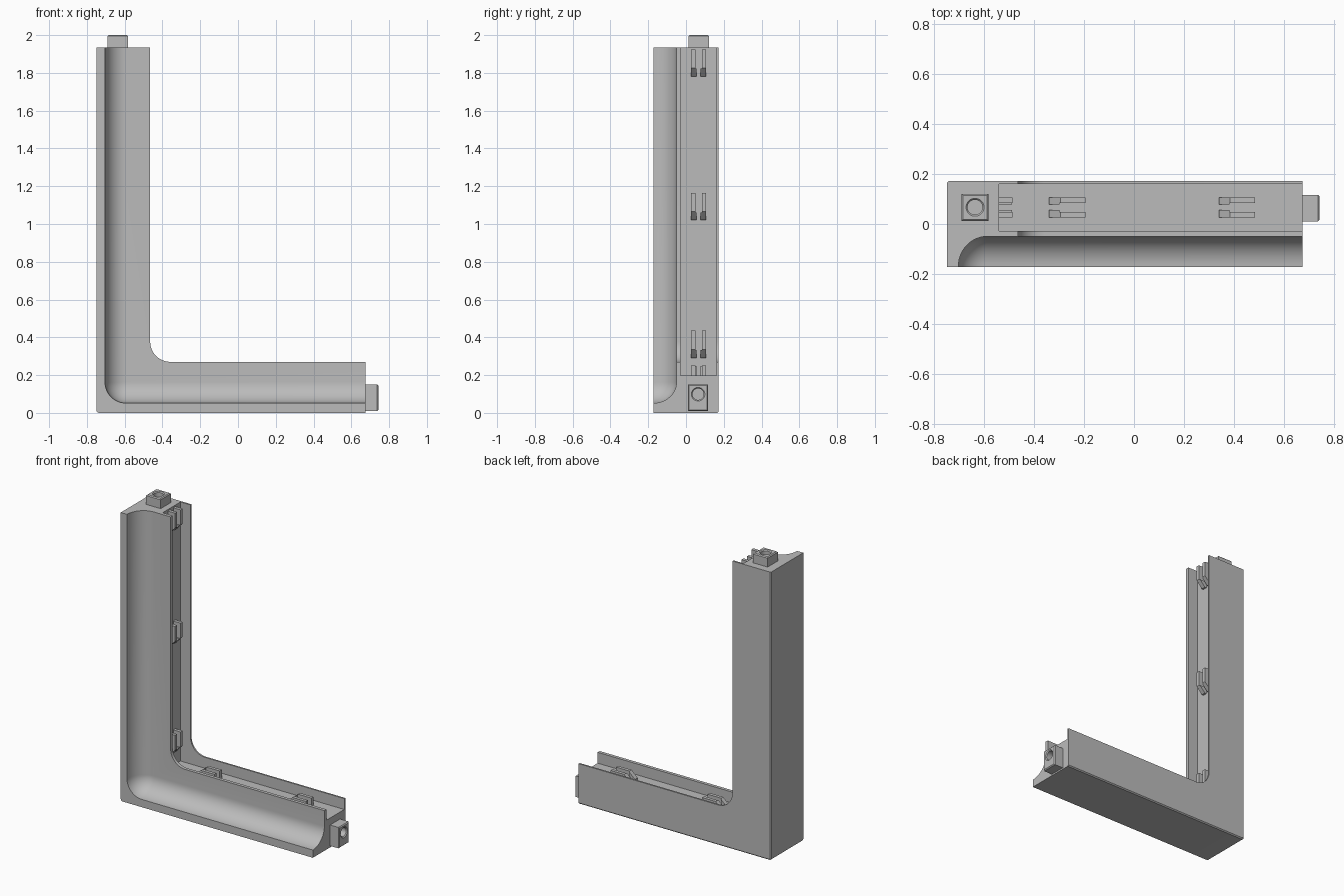
import bpy, bmesh
from math import sin, cos, pi, radians
from mathutils import Vector

cube = bpy.data.objects.get("Cube")
if cube:
    bpy.data.objects.remove(cube, do_unlink=True)

grey = bpy.data.materials.new("plain grey")
grey.use_nodes = True
grey.diffuse_color = (0.5, 0.5, 0.5, 1)
grey.node_tree.nodes["Principled BSDF"].inputs["Base Color"].default_value = (0.5, 0.5, 0.5, 1)

LEFT, RIGHT, TOP = -0.75, 0.676, 1.935
FRONT, BACK = -0.172, 0.172
MID = 0.067                       # depth of the pins and clips
FLOOR_X, FLOOR_Z = 0.21, 0.197    # channel floor in each leg


def finish(name, bm):
    bmesh.ops.remove_doubles(bm, verts=bm.verts, dist=0.0002)
    bmesh.ops.recalc_face_normals(bm, faces=bm.faces)
    mesh = bpy.data.meshes.new(name)
    bm.to_mesh(mesh)
    bm.free()
    mesh.materials.append(grey)
    obj = bpy.data.objects.new(name, mesh)
    bpy.context.collection.objects.link(obj)
    bpy.ops.object.select_all(action='DESELECT')
    obj.select_set(True)
    bpy.context.view_layer.objects.active = obj
    bpy.ops.object.shade_smooth_by_angle(angle=radians(30))
    return obj


def loft(name, loops, closed=True):
    """Join successive loops of points with quads and cap both ends."""
    bm = bmesh.new()
    rings = [[bm.verts.new(p) for p in loop] for loop in loops]
    n = len(rings[0])
    for a, b in zip(rings, rings[1:]):
        for i in range(n):
            j = (i + 1) % n
            bm.faces.new((a[i], a[j], b[j], b[i]))
    bm.faces.new(rings[0])
    bm.faces.new(rings[-1])
    return finish(name, bm)


# L-shaped frame: (inset from left, inset from bottom, depth, corner radius)
WALL = (0.285, 0.27)
profile = [(0, 0, FRONT, 0.015)]
COVE = 12
for i in range(COVE + 1):
    t = pi / 2 * i / COVE
    profile.append((0.16 - 0.114 * cos(t), 0.164 - 0.112 * cos(t),
                    FRONT + 0.122 * sin(t), 0.11 * cos(t)))
profile += [
    (*WALL, -0.05, 0.107), (*WALL, -0.028, 0.107),
    (FLOOR_X, FLOOR_Z, -0.028, 0), (FLOOR_X, FLOOR_Z, 0.161, 0),
    (*WALL, 0.161, 0.107), (*WALL, BACK, 0.107),
    (0.007, 0.007, BACK, 0.012), (0, 0, BACK - 0.007, 0.015),
]

BEND = 12
stations = [[(LEFT + dx, y, TOP) for dx, dz, y, r in profile]]
for i in range(BEND + 1):
    a = pi / 2 * i / BEND
    stations.append([(LEFT + dx + r * (1 - cos(a)), y, dz + r * (1 - sin(a)))
                     for dx, dz, y, r in profile])
stations.append([(RIGHT, y, dz) for dx, dz, y, r in profile])
loft("corner_frame", stations)


# Square locating pins with a round blind hole
def pin(name, base, u, v, out, half_u, half_v, height, hole_shift):
    base, u, v, out = map(Vector, (base, u, v, out))
    angles = [2 * pi * i / 32 for i in range(32)]

    def square(inset, h):
        ring = []
        for a in angles:
            k = 1 / max(abs(cos(a)), abs(sin(a)))
            ring.append(base + u * cos(a) * k * (half_u - inset)
                        + v * sin(a) * k * (half_v - inset) + out * h)
        return ring

    def circle(r, h):
        return [base + u * cos(a) * r + v * (sin(a) * r + hole_shift) + out * h
                for a in angles]

    loft(name, [square(0, -0.005), square(0, height - 0.006), square(0.006, height),
                circle(0.036, height), circle(0.03, height - 0.006),
                circle(0.03, 0.005)])


X, Y, Z = (1, 0, 0), (0, 1, 0), (0, 0, 1)
pin("top_pin", (-0.637, MID, TOP), X, Y, Z, 0.054, 0.054, 0.065, 0)
pin("end_pin", (RIGHT, 0.064, 0.08), Y, Z, X, 0.053, 0.07, 0.067, 0.019)


# Twin-pronged clips on the channel floor
side = [(0, -0.003), (0, 0.012), (0.045, 0.054), (0.145, 0.054), (0.145, -0.003)]
hook = [(0, -0.003), (0, 0.012), (0.042, 0.051), (0.042, -0.003)]


def clip(name, origin, along, out):
    origin, along, out = map(Vector, (origin, along, out))
    for label, sign in (("front", -1), ("back", 1)):
        for part, outline, near, far in (("prong", side, 0.018, 0.04),
                                         ("hook", hook, 0.011, 0.018)):
            loft(f"{name}_{label}_{part}",
                 [[origin + along * s + out * h + Vector((0, sign * w, 0))
                   for s, h in outline] for w in (near, far)])


for i, z in enumerate((0.29, 1.02, 1.78)):
    clip(f"upright_clip_{i + 1}", (LEFT + FLOOR_X, MID, z), Z, X)
for i, x in enumerate((-0.34, 0.34)):
    clip(f"base_clip_{i + 1}", (x, MID, FLOOR_Z), X, Z)
